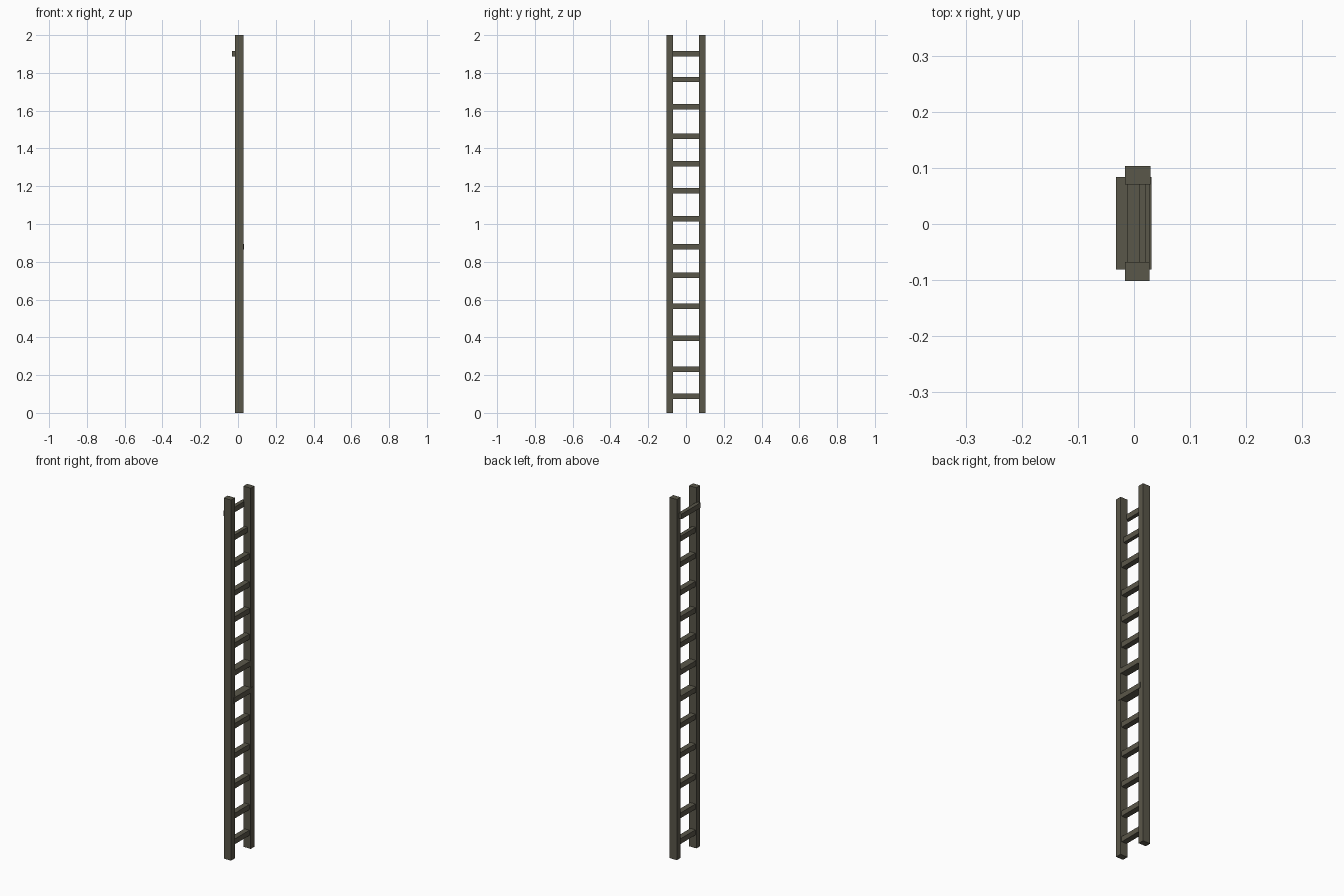
import bpy, bmesh

if "Cube" in bpy.data.objects:
    bpy.data.objects.remove(bpy.data.objects["Cube"])

wood = bpy.data.materials.new("dark olive wood")
wood.diffuse_color = (0.102, 0.095, 0.068, 1)
wood.use_nodes = True
wood.node_tree.nodes["Principled BSDF"].inputs["Base Color"].default_value = wood.diffuse_color


def box(name, x, y, z):
    """Box from (min, max) ranges on each axis."""
    bm = bmesh.new()
    bmesh.ops.create_cube(bm, size=1)
    for v in bm.verts:
        v.co = [r[0] if c < 0 else r[1] for c, r in zip(v.co, (x, y, z))]
    me = bpy.data.meshes.new(name)
    bm.to_mesh(me)
    bm.free()
    me.materials.append(wood)
    ob = bpy.data.objects.new(name, me)
    bpy.context.collection.objects.link(ob)
    return ob


# Side rails
box("left_rail", (-0.016, 0.028), (-0.102, -0.068), (0, 2))
box("right_rail", (-0.016, 0.029), (0.070, 0.103), (0, 2))

# Rungs, slightly uneven in spacing, some set proud of the rails
heights = [0.087, 0.23, 0.395, 0.564, 0.728, 0.88, 1.027,
           1.175, 1.319, 1.465, 1.622, 1.765, 1.902]
depths = {5: (-0.014, 0.031), 6: (-0.014, 0.0275),
          11: (-0.011, 0.010), 12: (-0.032, -0.011)}
for i, z in enumerate(heights):
    box(f"rung_{i + 1}", depths.get(i, (-0.010, 0.021)),
        (-0.081, 0.084), (z - 0.0145, z + 0.0145))
